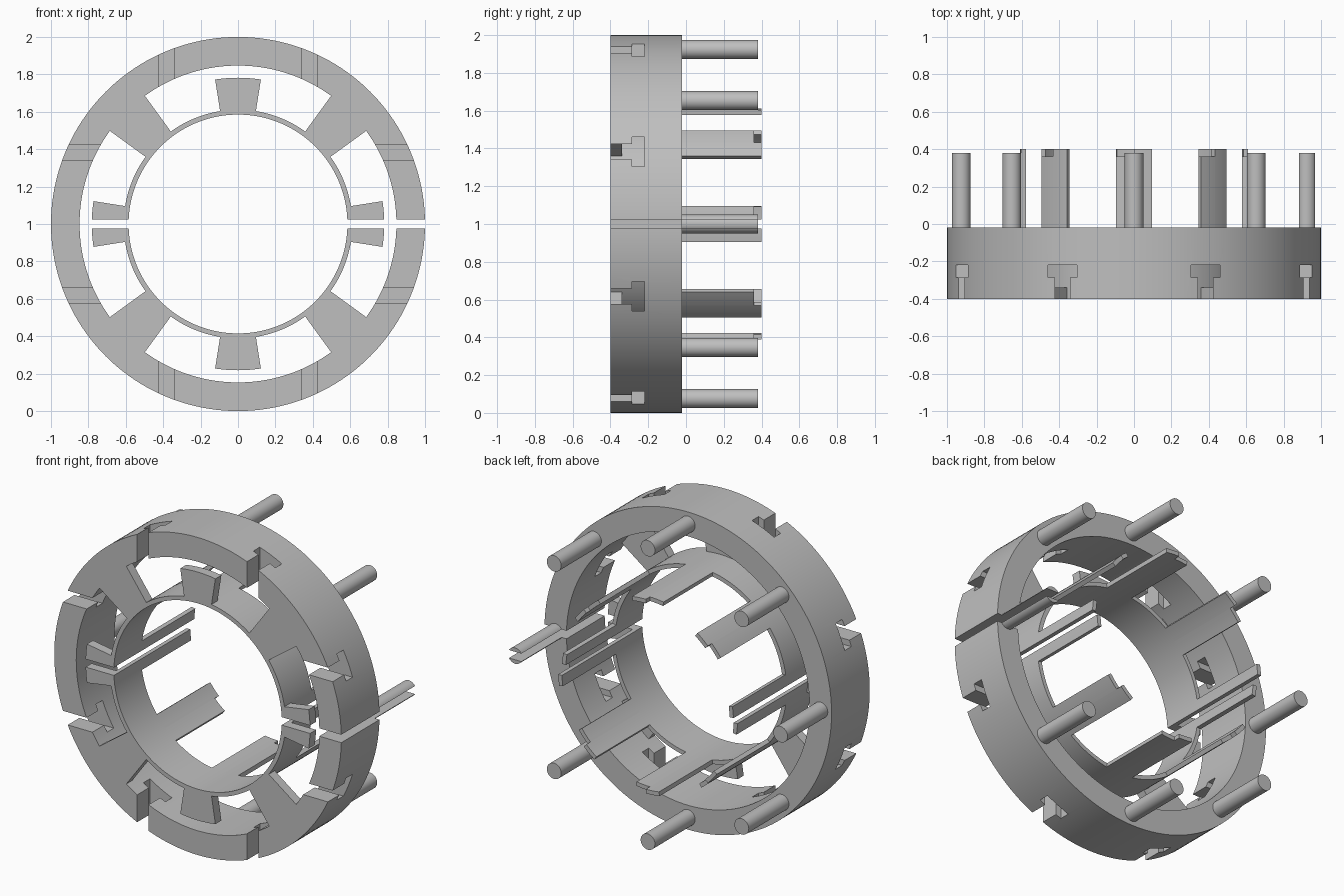
import bpy, bmesh
from math import radians, cos, sin, pi

cube = bpy.data.objects.get("Cube")
if cube:
    bpy.data.objects.remove(cube, do_unlink=True)

grey = bpy.data.materials.new("light_grey")
grey.use_nodes = True
COLOR = (0.52, 0.52, 0.52, 1)
grey.diffuse_color = COLOR
grey.node_tree.nodes["Principled BSDF"].inputs["Base Color"].default_value = COLOR

FRONT, CENTRE_Z, HALF = -0.4, 1.0, 9
parts = []


def finish(name, bm):
    bmesh.ops.recalc_face_normals(bm, faces=bm.faces)
    mesh = bpy.data.meshes.new(name)
    bm.to_mesh(mesh)
    bm.free()
    mesh.materials.append(grey)
    obj = bpy.data.objects.new(name, mesh)
    bpy.context.collection.objects.link(obj)
    return obj


def arc(bm, r0, r1, a0, a1, y0, y1, step=2.25):
    """Curved block around the y axis; a full turn makes a closed ring."""
    closed = a1 - a0 >= 360
    n = max(2, round((a1 - a0) / step))
    rows = []
    for i in range(n if closed else n + 1):
        a = radians(a0 + (a1 - a0) * i / n)
        rows.append([bm.verts.new((r * cos(a), y, CENTRE_Z + r * sin(a)))
                     for r, y in ((r0, y0), (r1, y0), (r1, y1), (r0, y1))])
    for i in range(n):
        p, q = rows[i], rows[(i + 1) % len(rows)]
        for k in range(4):
            m = (k + 1) % 4
            bm.faces.new((p[k], p[m], q[m], q[k]))
    if not closed:
        bm.faces.new(rows[0])
        bm.faces.new(rows[-1])


def prism(bm, outline, start, end, place):
    """Extrude an outline of (width, y) points, placed by a function."""
    ends = [[bm.verts.new(place(d, w, y)) for w, y in outline] for d in (start, end)]
    for loop in ends:
        bm.faces.new(loop)
    for k in range(len(outline)):
        m = (k + 1) % len(outline)
        bm.faces.new((ends[0][k], ends[0][m], ends[1][m], ends[1][k]))


def gap(bm, side):
    outline = [(-0.025, -0.6), (0.025, -0.6), (0.025, 0.6), (-0.025, 0.6)]
    prism(bm, outline, 0.4, 1.2, lambda d, w, y: (side * d, y, CENTRE_Z + w))


def cut(obj, cutter_bm):
    """Subtract the cutter and keep the resulting mesh."""
    cutter = finish("cutter", cutter_bm)
    cutter.hide_render = True
    mod = obj.modifiers.new("cut", 'BOOLEAN')
    mod.operation, mod.solver, mod.object = 'DIFFERENCE', 'EXACT', cutter
    graph = bpy.context.evaluated_depsgraph_get()
    mesh = bpy.data.meshes.new_from_object(obj.evaluated_get(graph))
    obj.modifiers.clear()
    obj.data = mesh
    bpy.data.objects.remove(cutter, do_unlink=True)


# Outer ring with eight T slots and one split on its left side
bm = bmesh.new()
arc(bm, 0.847, 1.0, 0, 360, FRONT, -0.02)
outer_ring = finish("outer_ring", bm)
bm = bmesh.new()
t_slot = [(-0.04, -0.5), (0.04, -0.5), (0.04, -0.285), (0.077, -0.285),
          (0.077, -0.22), (-0.077, -0.22), (-0.077, -0.285), (-0.04, -0.285)]
offset = sin(radians(22.5))
for s in (-1, 1):
    for t in (-1, 1):
        prism(bm, t_slot, 0.66, 1.1,
              lambda d, w, y: (s * d, y, CENTRE_Z + t * offset + w))
        prism(bm, t_slot, 0.66, 1.1,
              lambda d, w, y: (t * offset + w, y, CENTRE_Z + s * d))
gap(bm, 1)
cut(outer_ring, bm)
parts.append(outer_ring)

# Inner sleeve, split on both sides
bm = bmesh.new()
arc(bm, 0.585, 0.611, 0, 360, FRONT, -0.13)
sleeve = finish("inner_sleeve", bm)
bm = bmesh.new()
gap(bm, 1)
gap(bm, -1)
cut(sleeve, bm)
parts.append(sleeve)

for i in range(8):
    angle = i * 45
    # Long finger with half of its tip stepped back
    bm = bmesh.new()
    arc(bm, 0.585, 0.611, angle - HALF, angle, -0.13, 0.4)
    arc(bm, 0.585, 0.611, angle, angle + HALF, -0.13, 0.36)
    group = [finish(f"finger_{i + 1}", bm)]

    # Spokes on the diagonals, short teeth between them
    bm = bmesh.new()
    outer = 0.85 if i % 2 else 0.782
    arc(bm, 0.608, outer, angle - HALF, angle + HALF, FRONT, -0.34)
    group.append(finish(f"{'spoke' if i % 2 else 'tooth'}_{i + 1}", bm))

    # Round rod on the back of the outer ring
    bm = bmesh.new()
    a = radians(angle)
    circle = [(0.05 * cos(k * pi / 16), 0.05 * sin(k * pi / 16)) for k in range(32)]
    prism(bm, circle, -0.03, 0.38,
          lambda d, u, v: (0.924 * cos(a) + u, d, CENTRE_Z + 0.924 * sin(a) + v))
    rod = finish(f"rod_{i + 1}", bm)

    # Carry the split through the parts lying on it
    split = group + [rod] if i == 0 else group if i == 4 else []
    for obj in split:
        bm = bmesh.new()
        gap(bm, 1 if i == 0 else -1)
        cut(obj, bm)
    parts += group + [rod]

# Smooth curved walls, crisp edges
bpy.ops.object.select_all(action='DESELECT')
for obj in parts:
    obj.select_set(True)
bpy.context.view_layer.objects.active = parts[0]
bpy.ops.object.shade_smooth_by_angle(angle=radians(30))
